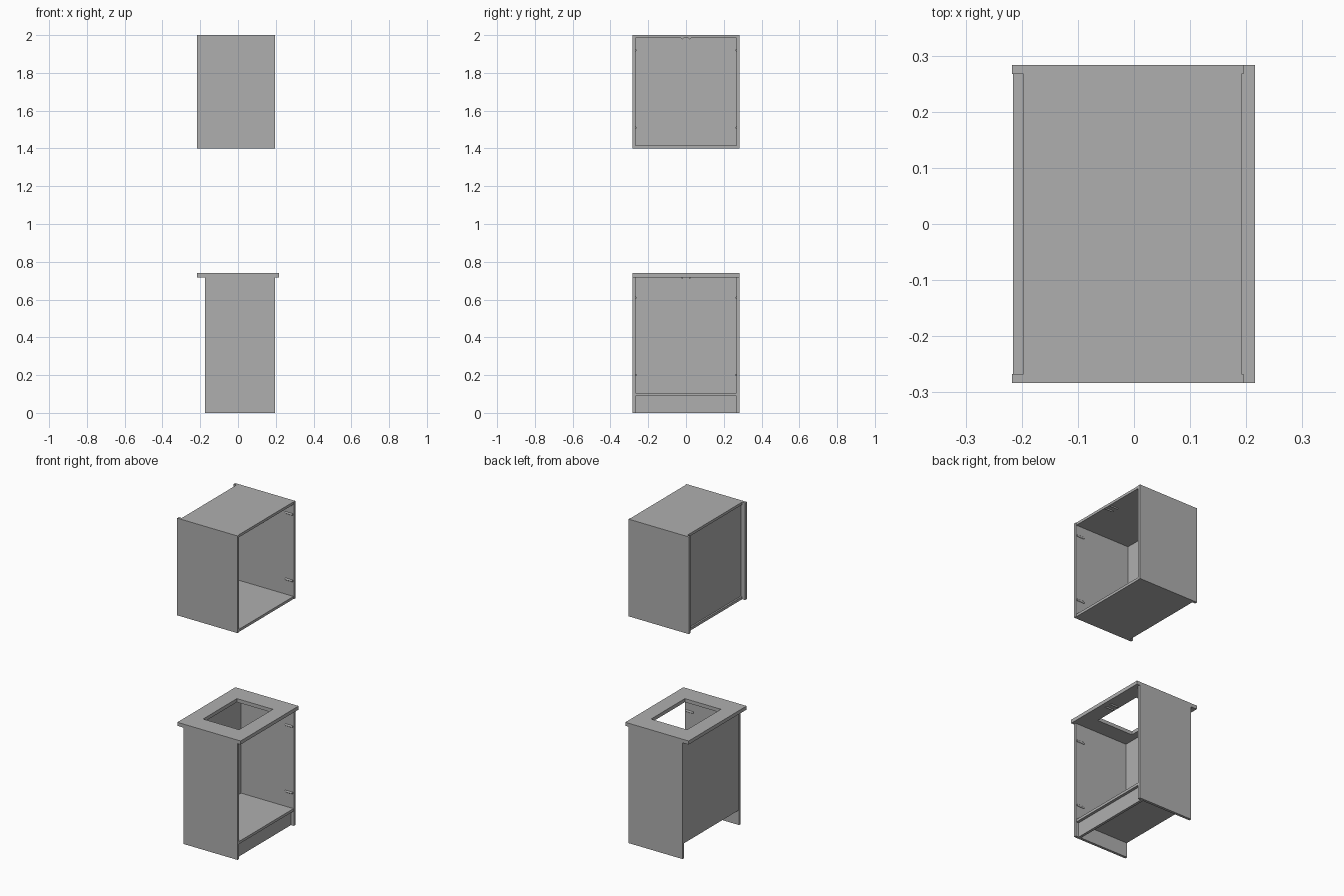
import bpy
import bmesh
from mathutils import Matrix, Vector

cube = bpy.data.objects.get("Cube")
if cube:
    bpy.data.objects.remove(cube, do_unlink=True)

# Single plain grey finish
grey = bpy.data.materials.new("plain_grey")
grey.use_nodes = True
grey.diffuse_color = (0.43, 0.43, 0.43, 1)
grey.node_tree.nodes["Principled BSDF"].inputs["Base Color"].default_value = grey.diffuse_color

HALF = 0.283          # half width of the cabinets
BOARD = 0.016         # board thickness
INNER = HALF - BOARD  # half width between the side boards
FRONT = 0.195         # open edge of the side boards
EDGE = 0.192          # open edge of the shelves


def finish(name, bm):
    bmesh.ops.recalc_face_normals(bm, faces=bm.faces)
    mesh = bpy.data.meshes.new(name)
    bm.to_mesh(mesh)
    bm.free()
    mesh.materials.append(grey)
    obj = bpy.data.objects.new(name, mesh)
    bpy.context.scene.collection.objects.link(obj)
    return obj


def board(name, xs, ys, zs):
    spans = (xs, ys, zs)
    centre = Vector([sum(s) / 2 for s in spans])
    size = [s[1] - s[0] for s in spans]
    bm = bmesh.new()
    bmesh.ops.create_cube(bm, size=1, matrix=Matrix.Translation(centre) @ Matrix.Diagonal(size + [1]))
    return finish(name, bm)


def peg(name, y, z):
    # Small round fitting lying along x, half sunk into its board
    bm = bmesh.new()
    place = Matrix.Translation((0.162, y, z)) @ Matrix.Rotation(1.5708, 4, "Y")
    bmesh.ops.create_cone(bm, cap_ends=True, segments=12, radius1=0.006, radius2=0.006, depth=0.05, matrix=place)
    return finish(name, bm)


def frame(name, outer, inner, zs):
    # Slab with a rectangular opening
    bm = bmesh.new()
    corners = [(-1, -1), (1, -1), (1, 1), (-1, 1)]
    loops = []
    for (hx, hy), z in ((outer, zs[0]), (outer, zs[1]), (inner, zs[1]), (inner, zs[0])):
        loops.append([bm.verts.new((sx * hx, sy * hy, z)) for sx, sy in corners])
    for a, b in zip(loops, loops[1:] + loops[:1]):
        for i in range(4):
            j = (i + 1) % 4
            bm.faces.new((a[i], a[j], b[j], b[i]))
    return finish(name, bm)


def sides_and_pegs(prefix, back, low, high, peg_heights):
    for side, s in (("left", 1), ("right", -1)):
        board(f"{prefix}_{side}_side", (back, FRONT), sorted((s * INNER, s * HALF)), (low, high))
        for i, z in enumerate(peg_heights):
            peg(f"{prefix}_{side}_fitting_{i + 1}", s * INNER, z)


# Upper cabinet
sides_and_pegs("upper", -0.217, 1.4, 2.0, (1.51, 1.92))
across = (-INNER, INNER)
board("upper_top", (-0.197, EDGE), across, (2.0 - BOARD, 2.0))
board("upper_bottom", (-0.197, EDGE), across, (1.4, 1.4 + BOARD))
board("upper_back", (-0.187, -0.181), across, (1.4 + BOARD, 2.0 - BOARD))

# Lower cabinet
sides_and_pegs("lower", -0.175, 0, 0.718, (0.2, 0.61))
board("lower_bottom", (-0.172, EDGE), across, (0.09, 0.09 + BOARD))
board("lower_back", (-0.172, -0.166), across, (0.09, 0.718))
board("toe_kick", (0.159, 0.175), across, (0, 0.09))

# Worktop with sink opening
worktop = frame("worktop", (0.216, HALF), (0.123, 0.165), (0.718, 0.74))

# Paired fittings under the upper top and the worktop
for name, z in (("upper", 2.0 - BOARD), ("lower", 0.718)):
    for i, y in enumerate((-0.02, 0.02)):
        peg(f"{name}_top_fitting_{i + 1}", y, z)
